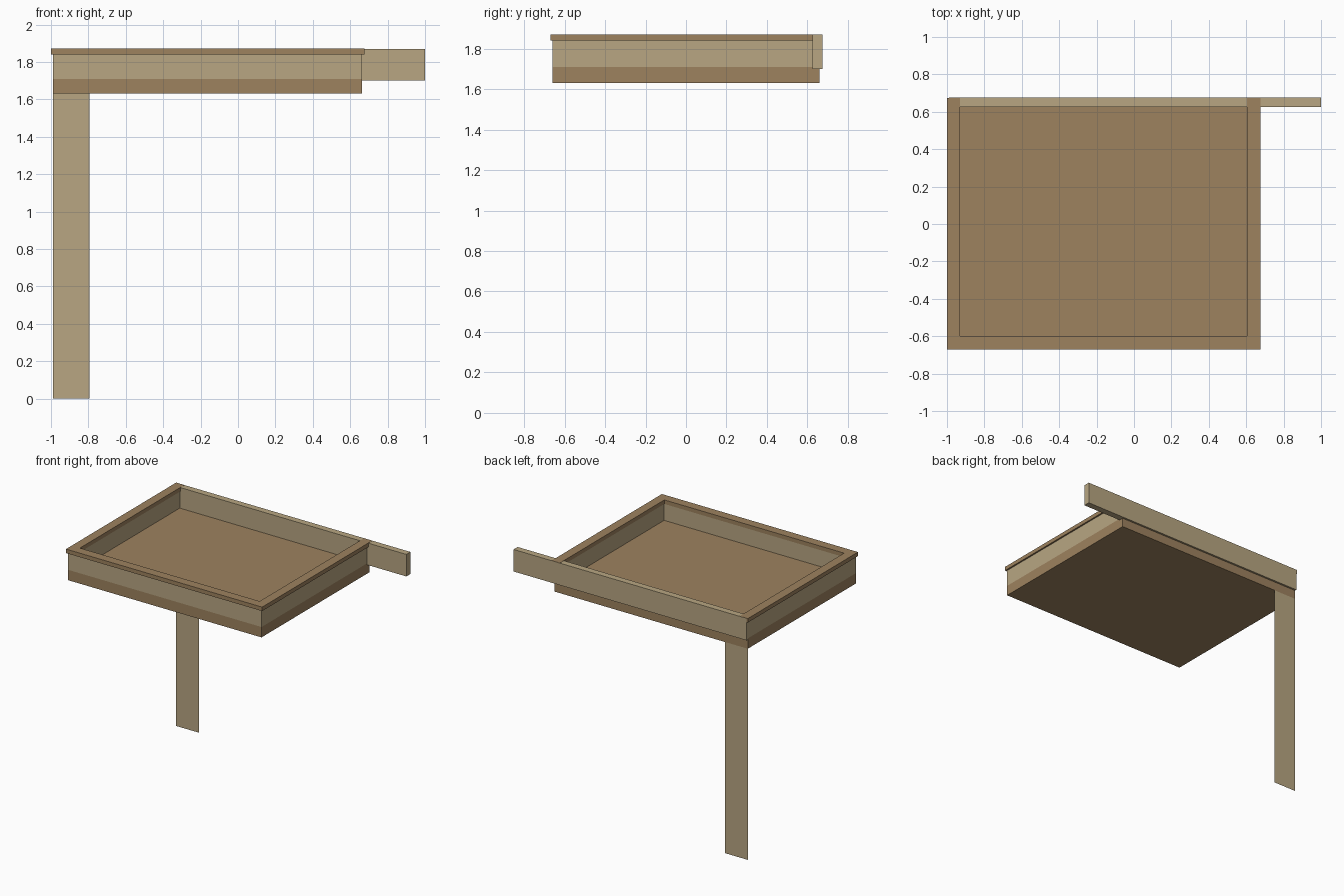
import bpy
import bmesh

cube = bpy.data.objects.get("Cube")
if cube:
    bpy.data.objects.remove(cube, do_unlink=True)


def material(name, rgb):
    m = bpy.data.materials.new(name)
    m.use_nodes = True
    color = (*rgb, 1)
    m.diffuse_color = color
    m.node_tree.nodes["Principled BSDF"].inputs["Base Color"].default_value = color
    return m


tan = material("tan wood", (0.479, 0.381, 0.223))
brown = material("brown wood", (0.337, 0.223, 0.114))


def finish(name, bm, mat):
    bmesh.ops.recalc_face_normals(bm, faces=bm.faces)
    mesh = bpy.data.meshes.new(name)
    bm.to_mesh(mesh)
    bm.free()
    mesh.materials.append(mat)
    obj = bpy.data.objects.new(name, mesh)
    bpy.context.collection.objects.link(obj)
    return obj


def box(name, x, y, z, mat):
    bm = bmesh.new()
    bmesh.ops.create_cube(bm, size=1)
    for v in bm.verts:
        v.co = [r[0] if c < 0 else r[1] for c, r in zip(v.co, (x, y, z))]
    return finish(name, bm, mat)


def u_frame(name, outer_x, inner_x, front, inner_front, back, z, mat):
    """U-shaped frame, open at the back, extruded upward."""
    (l, r), (il, ir) = outer_x, inner_x
    outline = [(l, front), (r, front), (r, back), (ir, back),
               (ir, inner_front), (il, inner_front), (il, back), (l, back)]
    bm = bmesh.new()
    face = bm.faces.new([bm.verts.new((x, y, z[0])) for x, y in outline])
    ext = bmesh.ops.extrude_face_region(bm, geom=[face])["geom"]
    verts = [g for g in ext if isinstance(g, bmesh.types.BMVert)]
    bmesh.ops.translate(bm, verts=verts, vec=(0, 0, z[1] - z[0]))
    return finish(name, bm, mat)


# Tray: floor slab, side walls and overhanging rim
box("tray_floor", (-0.99, 0.663), (-0.66, 0.66), (1.63, 1.71), brown)
u_frame("tray_walls", (-0.99, 0.663), (-0.935, 0.61), -0.66, -0.605, 0.66,
        (1.71, 1.84), tan)
u_frame("tray_rim", (-1.0, 0.675), (-0.93, 0.605), -0.67, -0.60, 0.674,
        (1.84, 1.871), brown)

# Long rear beam running past the tray
box("rear_beam", (-0.99, 1.0), (0.625, 0.675), (1.70, 1.87), tan)

# Single thin support board
bm = bmesh.new()
bm.faces.new([bm.verts.new((x, 0.66, z)) for x, z in
              ((-0.99, 0), (-0.795, 0), (-0.795, 1.63), (-0.99, 1.63))])
finish("support_leg", bm, tan)
